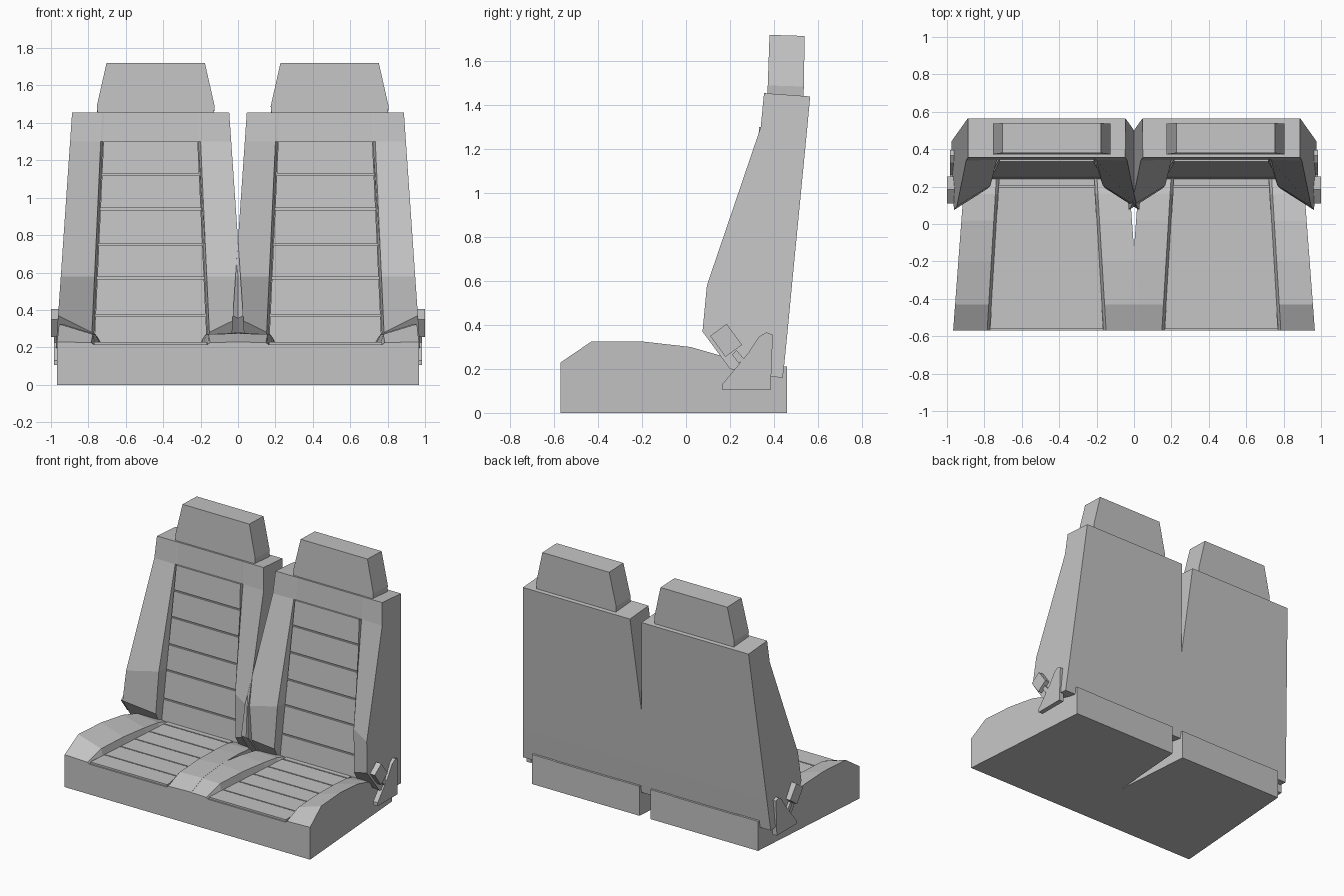
import bpy, bmesh

cube = bpy.data.objects.get("Cube")
if cube:
    bpy.data.objects.remove(cube, do_unlink=True)

GREY = (0.55, 0.55, 0.55, 1)
mat = bpy.data.materials.new("seat_grey")
mat.use_nodes = True
mat.diffuse_color = GREY
mat.node_tree.nodes["Principled BSDF"].inputs["Base Color"].default_value = GREY

CENTRE = 0.467  # distance of each seat from the middle


def loft(name, sections):
    """Skin equal-length closed sections and cap both ends."""
    bm = bmesh.new()
    rings = [[bm.verts.new(p) for p in s] for s in sections]
    n = len(rings[0])
    for a, b in zip(rings, rings[1:]):
        for i in range(n):
            j = (i + 1) % n
            bm.faces.new((a[i], a[j], b[j], b[i]))
    bm.faces.new(rings[0])
    bm.faces.new(rings[-1])
    bmesh.ops.recalc_face_normals(bm, faces=bm.faces[:])
    mesh = bpy.data.meshes.new(name)
    bm.to_mesh(mesh)
    bm.free()
    mesh.materials.append(mat)
    obj = bpy.data.objects.new(name, mesh)
    bpy.context.collection.objects.link(obj)
    return obj


def side_plate(name, outline, x0, x1):
    """Extrude a (y, z) outline between two x positions."""
    return loft(name, [[(x, y, z) for y, z in outline] for x in (x0, x1)])


def cushion(name, s):
    # y, outer bolster top, inner bolster top, bolster edge, panel height
    stations = [
        (-0.57, 0.23, 0.23, 0.225, 0.215),
        (-0.43, 0.325, 0.275, 0.27, 0.22),
        (-0.20, 0.325, 0.28, 0.27, 0.22),
        (0.02, 0.30, 0.265, 0.255, 0.215),
        (0.16, 0.26, 0.245, 0.24, 0.21),
        (0.26, 0.215, 0.215, 0.212, 0.208),
        (0.46, 0.21, 0.21, 0.21, 0.208),
    ]
    rings = []
    for y, outer, inner, edge, panel in stations:
        t = y + 0.57
        w = 0.50 - 0.075 * t
        e = 0.318 - 0.06 * t
        p = e - 0.014
        pts = [(w, 0), (w, outer), (e, edge), (p, panel),
               (-p, panel), (-e, edge), (-w, inner), (-w, 0)]
        rings.append([(s * (CENTRE + u), y, z) for u, z in pts])
    loft(name, rings)


def cushion_slats(name, s):
    seams = [-0.565, -0.415, -0.25, -0.10, 0.05, 0.20, 0.28]
    for i, (a, b) in enumerate(zip(seams, seams[1:])):
        rings = []
        for y in (a + 0.004, b - 0.004):
            w = 0.303 - 0.06 * (y + 0.57)
            top = 0.228 - 0.01 * (y + 0.57)
            rings.append([(s * CENTRE + u, y, z) for u, z in
                          ((-w, 0.19), (w, 0.19), (w, top), (-w, top))])
        loft(f"{name}_{i + 1}", rings)


def backrest(name, s):
    # (y, z) of back, outer front, bolster edge and panel at each level
    levels = [
        ((0.44, 0.16), (0.385, 0.165), (0.385, 0.165), (0.386, 0.165)),
        ((0.447, 0.22), (0.20, 0.20), (0.235, 0.20), (0.25, 0.20)),
        ((0.463, 0.38), (0.075, 0.37), (0.19, 0.28), (0.258, 0.29)),
        ((0.482, 0.58), (0.095, 0.58), (0.205, 0.58), (0.283, 0.58)),
        ((0.552, 1.30), (0.34, 1.30), (0.342, 1.30), (0.345, 1.30)),
        ((0.565, 1.44), (0.355, 1.455), (0.355, 1.455), (0.356, 1.455)),
    ]
    rings = []
    for level in levels:
        half = []
        for k, (y, z) in enumerate(level):
            w = 0.42 + 0.069 * (1.455 - z)
            e = 0.255 + 0.046 * (1.30 - z)
            u = (w, w, e + 0.012, e)[k]
            half.append((u, y, z))
        pts = half + [(-u, y, z) for u, y, z in reversed(half)]
        rings.append([(s * CENTRE + u, y, z) for u, y, z in pts])
    loft(name, rings)


def backrest_slats(name, s):
    seams = [0.21, 0.37, 0.57, 0.75, 0.94, 1.125, 1.305]
    for i, (a, b) in enumerate(zip(seams, seams[1:])):
        rings = []
        for z in (a + 0.005, b - 0.005):
            w = 0.252 + 0.046 * (1.30 - z)
            y = 0.25 + 0.0864 * (z - 0.20)
            rings.append([(s * CENTRE + u, v, z) for u, v in
                          ((-w, y - 0.012), (w, y - 0.012), (w, y + 0.03), (-w, y + 0.03))])
        loft(f"{name}_{i + 1}", rings)


def headrest(name, x):
    # half width, front y, front z, back y, back z
    rows = [(0.31, 0.37, 1.44, 0.535, 1.43),
            (0.315, 0.372, 1.49, 0.536, 1.485),
            (0.263, 0.38, 1.72, 0.54, 1.715)]
    loft(name, [[(x - w, yf, zf), (x + w, yf, zf), (x + w, yb, zb), (x - w, yb, zb)]
                for w, yf, zf, yb, zb in rows])


BRACKET = [(0.165, 0.105), (0.385, 0.105), (0.395, 0.355), (0.365, 0.367),
           (0.33, 0.345), (0.285, 0.275), (0.165, 0.13)]
BUCKLE = [(0.11, 0.35), (0.185, 0.405), (0.255, 0.31), (0.18, 0.255)]
STEM = [(0.21, 0.265), (0.23, 0.285), (0.265, 0.245), (0.24, 0.225)]

# Both seats
for label, s, head_x in (("right", -1, -0.44), ("left", 1, 0.49)):
    cushion(f"{label}_cushion", s)
    cushion_slats(f"{label}_cushion_slat", s)
    backrest(f"{label}_backrest", s)
    backrest_slats(f"{label}_backrest_slat", s)
    headrest(f"{label}_headrest", head_x)
    # Hinge bracket and belt buckle on the outer side
    side_plate(f"{label}_bracket", BRACKET, s * 0.95, s * 0.985)
    side_plate(f"{label}_buckle_stem", STEM, s * 0.965, s * 0.985)
    side_plate(f"{label}_buckle", BUCKLE, s * 0.957, s * 1.0)
